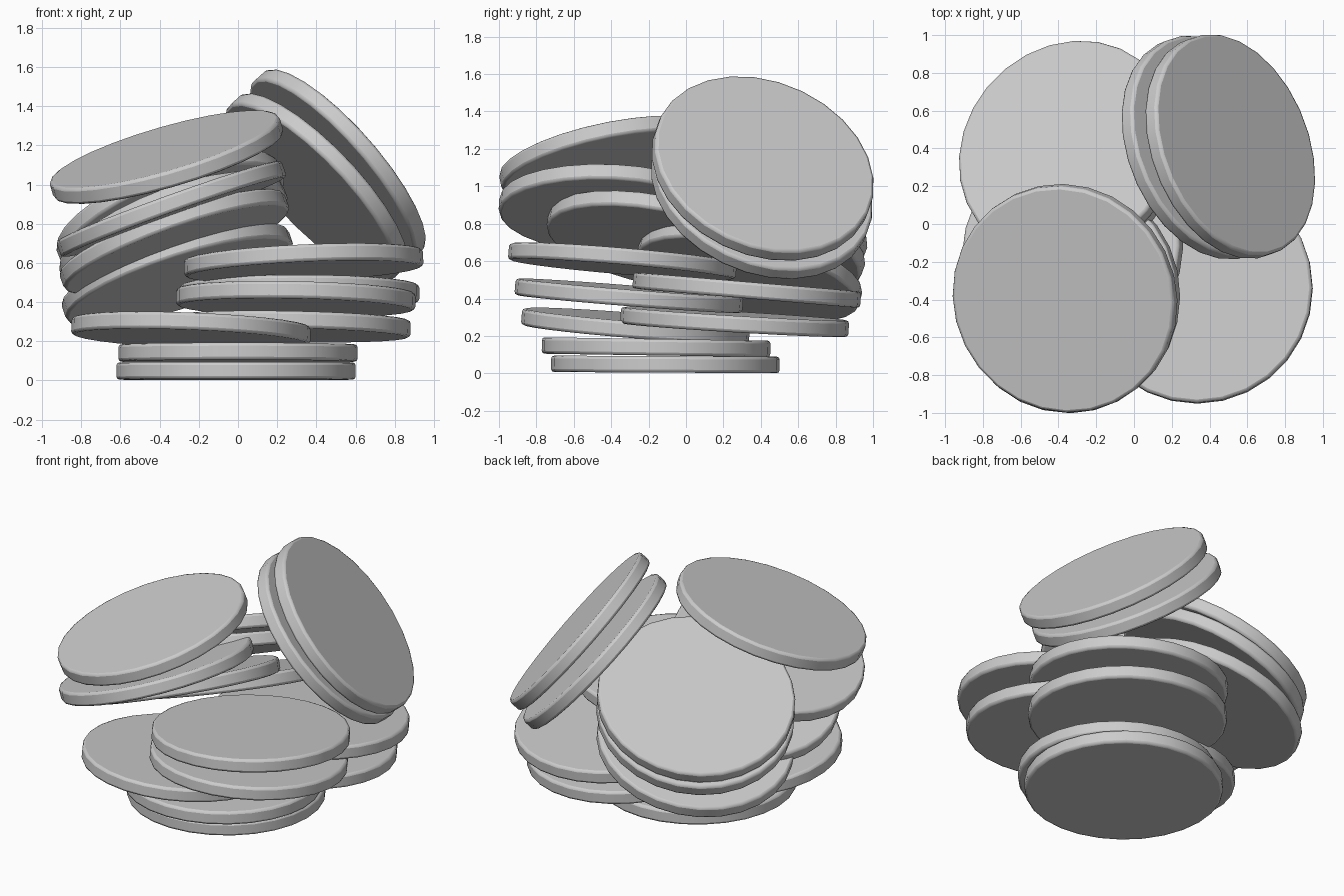
import bpy
from mathutils import Vector

if "Cube" in bpy.data.objects:
    bpy.data.objects.remove(bpy.data.objects["Cube"])

RADIUS, THICK, SIDES = 0.611, 0.088, 28


def disc(name, centre, normal):
    """One round-edged disc, tilted so its axis follows the normal."""
    rot = Vector((0, 0, 1)).rotation_difference(Vector(normal).normalized())
    bpy.ops.mesh.primitive_cylinder_add(
        vertices=SIDES, radius=RADIUS, depth=THICK,
        location=centre, rotation=rot.to_euler())
    ob = bpy.context.object
    ob.name = name
    bev = ob.modifiers.new("rounded_rim", 'BEVEL')
    bev.width = 0.016
    bev.segments = 2
    bev.limit_method = 'ANGLE'
    bev.angle_limit = 1.0
    bpy.ops.object.shade_smooth_by_angle(angle=0.9)
    return ob


def sloped(name, centre, sx, sy):
    """Disc given by its rise per unit in x and in y."""
    return disc(name, centre, (-sx, -sy, 1))


# Flat base pair
sloped("base_disc_1", (-0.01, -0.11, 0.048), 0, -0.005)
sloped("base_disc_2", (0.0, -0.16, 0.14), 0, -0.015)

# Slightly tilted lower discs
sloped("lower_front_left_disc", (-0.24, -0.27, 0.255), -0.04, -0.08)
sloped("lower_back_right_disc", (0.27, 0.26, 0.275), -0.02, -0.06)
sloped("lower_front_right_disc", (0.295, -0.305, 0.415), -0.02, -0.08)
sloped("middle_back_right_disc", (0.315, 0.325, 0.445), 0.0, -0.085)
sloped("upper_front_right_disc", (0.335, -0.34, 0.60), 0.045, -0.085)

# Tilted discs at the back left
sloped("back_left_disc_1", (-0.31, 0.34, 0.54), 0.33, -0.24)
sloped("back_left_disc_2", (-0.33, 0.37, 0.75), 0.39, -0.36)
sloped("back_left_disc_3", (-0.345, 0.385, 0.852), 0.40, -0.38)

# Tilted discs at the front left
sloped("front_left_disc_1", (-0.325, -0.14, 0.71), 0.36, -0.20)
sloped("front_left_disc_2", (-0.34, -0.39, 0.875), 0.36, -0.05)
sloped("front_left_disc_3", (-0.365, -0.393, 1.14), 0.29, 0.20)

# Steep leaning pair at the back right
disc("leaning_disc_1", (0.40, 0.405, 0.985), (0.69, 0.29, 0.66))
disc("leaning_disc_2", (0.51, 0.41, 1.095), (0.72, 0.28, 0.635))
